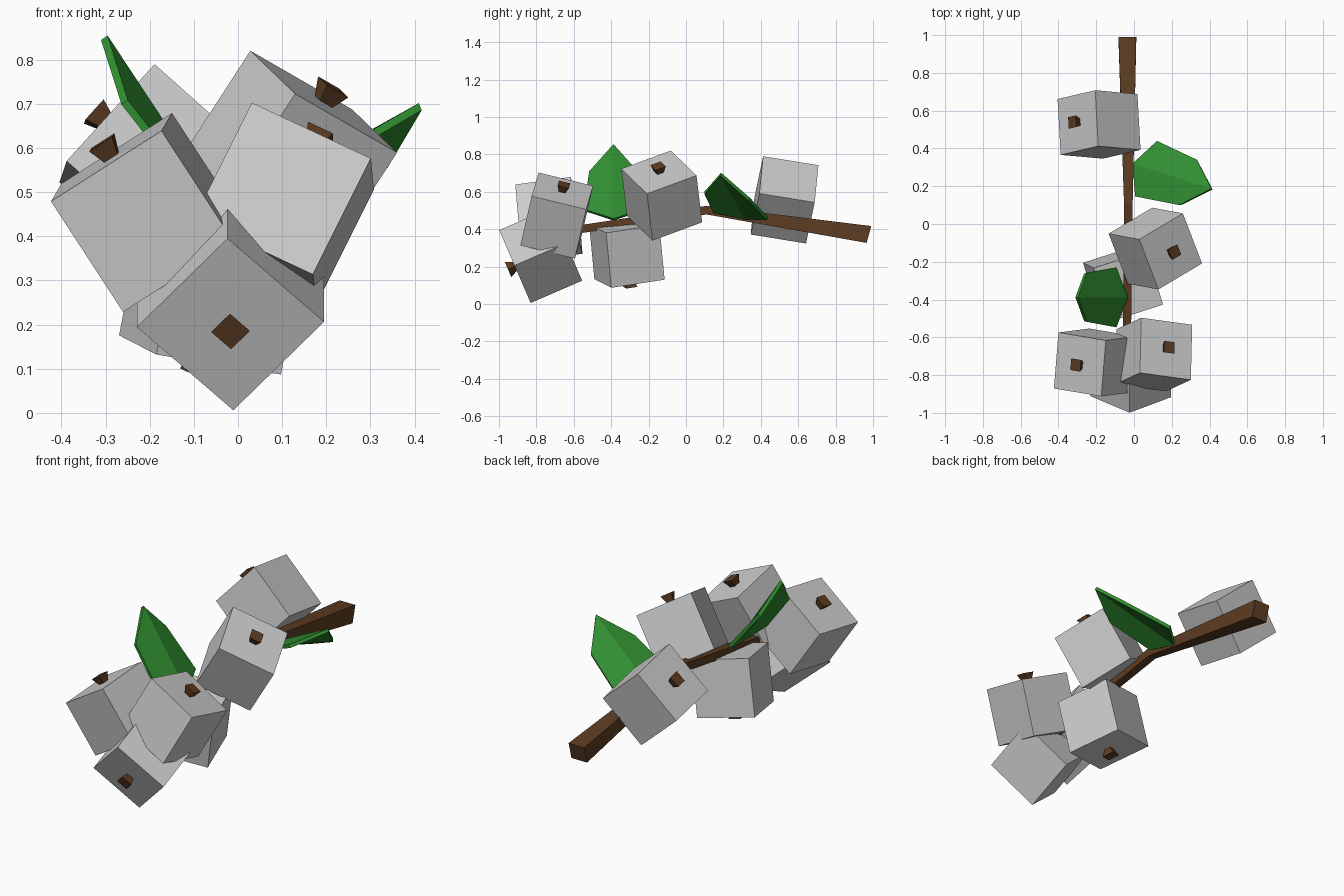
import bpy
from mathutils import Vector, Matrix

if "Cube" in bpy.data.objects:
    bpy.data.objects.remove(bpy.data.objects["Cube"])


def material(name, rgb):
    m = bpy.data.materials.new(name)
    m.diffuse_color = (*rgb, 1)
    m.use_nodes = True
    m.node_tree.nodes["Principled BSDF"].inputs["Base Color"].default_value = m.diffuse_color
    return m


BROWN = material("bark", (0.11, 0.046, 0.016))
GREEN = material("leaf_green", (0.03, 0.27, 0.03))


def add_mesh(name, verts, faces, mat=None):
    me = bpy.data.meshes.new(name)
    me.from_pydata([tuple(v) for v in verts], [], faces)
    ob = bpy.data.objects.new(name, me)
    bpy.context.collection.objects.link(ob)
    if mat:
        me.materials.append(mat)
    return ob


def loft(name, rings, mat=None):
    """Closed tube through four-sided rings."""
    n = len(rings)
    faces = [(3, 2, 1, 0), tuple(4 * (n - 1) + i for i in range(4))]
    for k in range(n - 1):
        a = 4 * k
        faces += [(a + i, a + (i + 1) % 4, a + 4 + (i + 1) % 4, a + 4 + i) for i in range(4)]
    return add_mesh(name, [v for r in rings for v in r], faces, mat)


def square(c, u, v, half):
    return [c + (u * a + v * b) * half for a, b in ((-1, -1), (1, -1), (1, 1), (-1, 1))]


# Bent, tapering square branch
path = [((-0.035, 0.978, 0.372), 0.047, (0, 0.26, 0.96)),
        ((-0.03, 0.11, 0.502), 0.023, (0, 0, 1)),
        ((-0.038, -0.70, 0.38), 0.021, (0, -0.16, 0.99))]
loft("branch", [square(Vector(c), Vector((1, 0, 0)), Vector(up), h) for c, h, up in path], BROWN)

# Cube berries: centre, outward axis, one edge direction
berries = [
    ((-0.185, 0.527, 0.557), (-0.225, 0.02, 0.20), (-0.015, 0.30, -0.05)),
    ((0.113, -0.13, 0.58), (0.162, -0.03, 0.25), (0.10, -0.265, -0.10)),
    ((-0.205, -0.733, 0.454), (-0.163, -0.021, 0.25), (-0.023, -0.29, -0.04)),
    ((0.104, -0.691, 0.473), (0.13, 0.06, 0.26), (-0.008, -0.291, 0.068)),
    ((-0.017, -0.777, 0.26), (0, -0.275, -0.119), (0.22, 0.08, -0.191)),
    ((-0.058, -0.316, 0.278), (-0.056, 0.028, -0.293), (-0.084, 0.283, 0.043)),
]
for i, (c, n, u) in enumerate(berries, 1):
    c, n, u = Vector(c), Vector(n).normalized(), Vector(u)
    u = (u - n * u.dot(n)).normalized()
    v = n.cross(u)
    loft(f"berry_{i}", [square(c + n * s, u, v, 0.15) for s in (-0.15, 0.15)])
    # Flared stub on the outer face
    loft(f"berry_stub_{i}", [square(c + n * s, u, v, h) for s, h in ((0.14, 0.015), (0.19, 0.031))], BROWN)


# Folded six-sided leaves
def leaf(name, base, tip, side):
    base, tip, w = Vector(base), Vector(tip), Vector(side)
    d = (tip - base).normalized()
    w = (w - d * w.dot(d)).normalized()
    n = d.cross(w)
    if n.z < 0:
        w, n = -w, -n
    pts = [base, tip]
    for s in (-1, 1):
        pts += [base + d * a + w * b * s - n * drop
                for a, b, drop in ((0.075, 0.157, 0.022), (0.33, 0.128, 0.042))]
    ob = add_mesh(name, pts, [(0, 2, 3, 1), (0, 1, 5, 4)], GREEN)
    mod = ob.modifiers.new("thickness", 'SOLIDIFY')
    mod.thickness = 0.018
    mod.offset = 0
    return ob


leaf("leaf_left", (-0.04, -0.388, 0.452), (-0.303, -0.388, 0.85), (0, 1, 0))
leaf("leaf_right", (-0.005, 0.317, 0.46), (0.413, 0.185, 0.694), (0.095, 0.262, -0.04))
